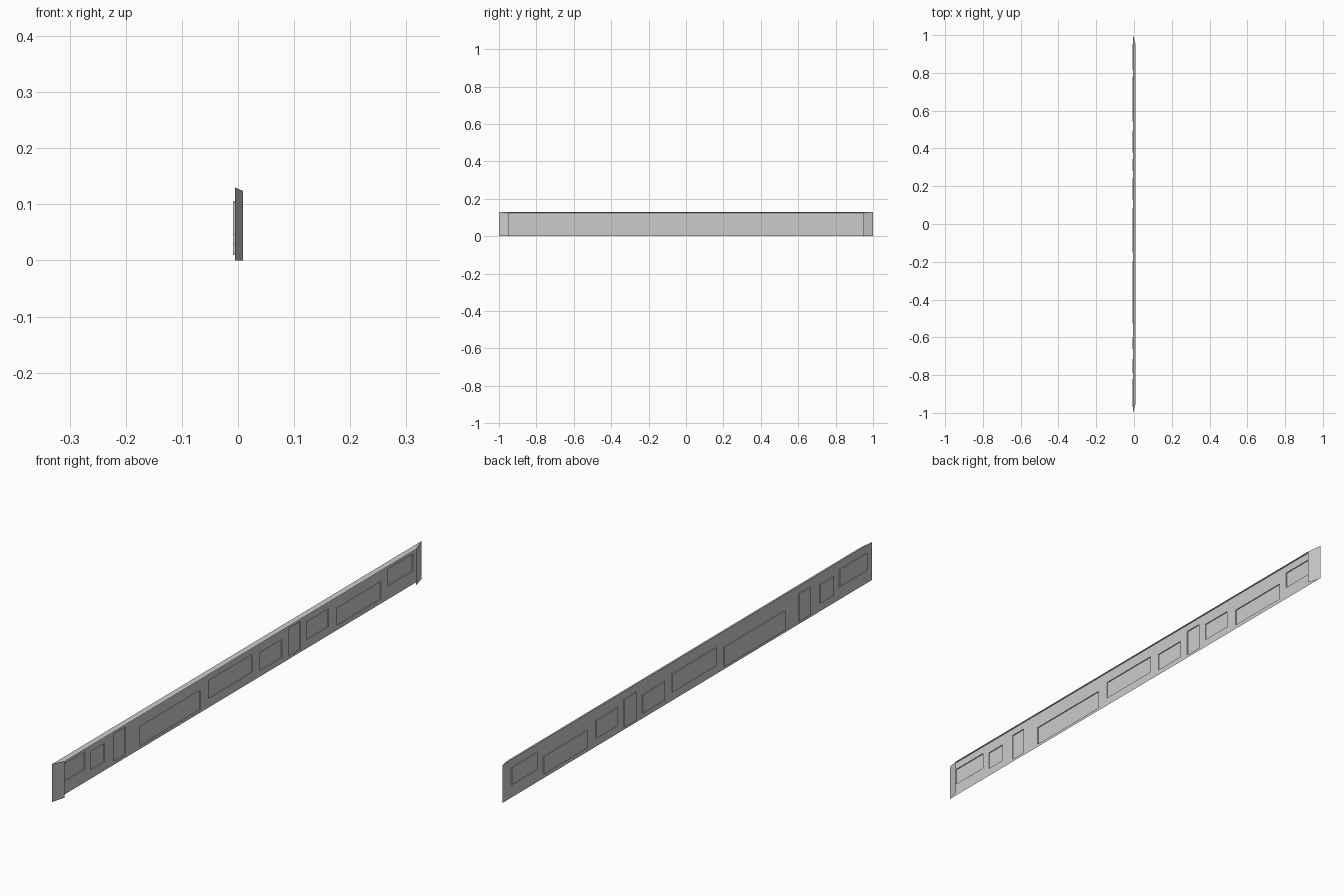
import bpy, bmesh

if "Cube" in bpy.data.objects:
    bpy.data.objects.remove(bpy.data.objects["Cube"])

X_WALL, X_PANEL, X_RIM = -0.005, -0.0085, 0.0085
H, H_RIM = 0.13, 0.124
Y_RIM = 0.95

# raised panels: y start, y end, z bottom, z top
panels = [
    (-0.970, -0.821, 0.045, 0.104),
    (-0.790, -0.715, 0.029, 0.092),
    (-0.663, -0.602, 0.010, 0.105),
    (-0.526, -0.197, 0.010, 0.077),
    (-0.152, 0.084, 0.030, 0.092),
    (0.126, 0.244, 0.019, 0.082),
    (0.281, 0.345, 0.010, 0.105),
    (0.379, 0.496, 0.029, 0.090),
    (0.543, 0.780, 0.015, 0.075),
    (0.815, 0.954, 0.045, 0.103),
]

bm = bmesh.new()


def rect(x, y0, y1, z0, z1):
    return [bm.verts.new((x, y, z)) for y, z in ((y0, z0), (y0, z1), (y1, z1), (y1, z0))]


def ring(a, b):
    for i in range(4):
        j = (i + 1) % 4
        bm.faces.new((a[i], a[j], b[j], b[i]))


# wall: one cell per panel, split midway between neighbours
cuts = [-1.0] + [(p[1] + q[0]) / 2 for p, q in zip(panels, panels[1:])] + [1.0]
for (y0, y1, z0, z1), c0, c1 in zip(panels, cuts, cuts[1:]):
    cell = rect(X_WALL, c0, c1, 0, H)
    base = rect(X_WALL, y0, y1, z0, z1)
    face = rect(X_PANEL, y0, y1, z0, z1)
    ring(cell, base)
    ring(base, face)
    bm.faces.new(face)

# angled end flanges
for s in (-1, 1):
    bm.faces.new([bm.verts.new(c) for c in (
        (X_WALL, s, 0), (X_WALL, s, H), (X_RIM, s * Y_RIM, H_RIM), (X_RIM, s * Y_RIM, 0))])

# sloping top flange, sharing the wall's cut points
top = [bm.verts.new((X_WALL, c, H)) for c in cuts]
rim = [bm.verts.new((X_RIM, max(-Y_RIM, min(Y_RIM, c)), H_RIM)) for c in cuts]
for i in range(len(cuts) - 1):
    bm.faces.new((top[i], top[i + 1], rim[i + 1], rim[i]))

bmesh.ops.remove_doubles(bm, verts=bm.verts, dist=1e-5)
bmesh.ops.recalc_face_normals(bm, faces=bm.faces)
# outer side of the wall faces -x
bm.faces.ensure_lookup_table()
flat = max(bm.faces, key=lambda f: abs(f.normal.x) * f.calc_area())
if flat.normal.x > 0:
    bmesh.ops.reverse_faces(bm, faces=bm.faces)

mesh = bpy.data.meshes.new("panelled_trim")
bm.to_mesh(mesh)
bm.free()
bpy.context.collection.objects.link(bpy.data.objects.new("panelled_trim", mesh))
